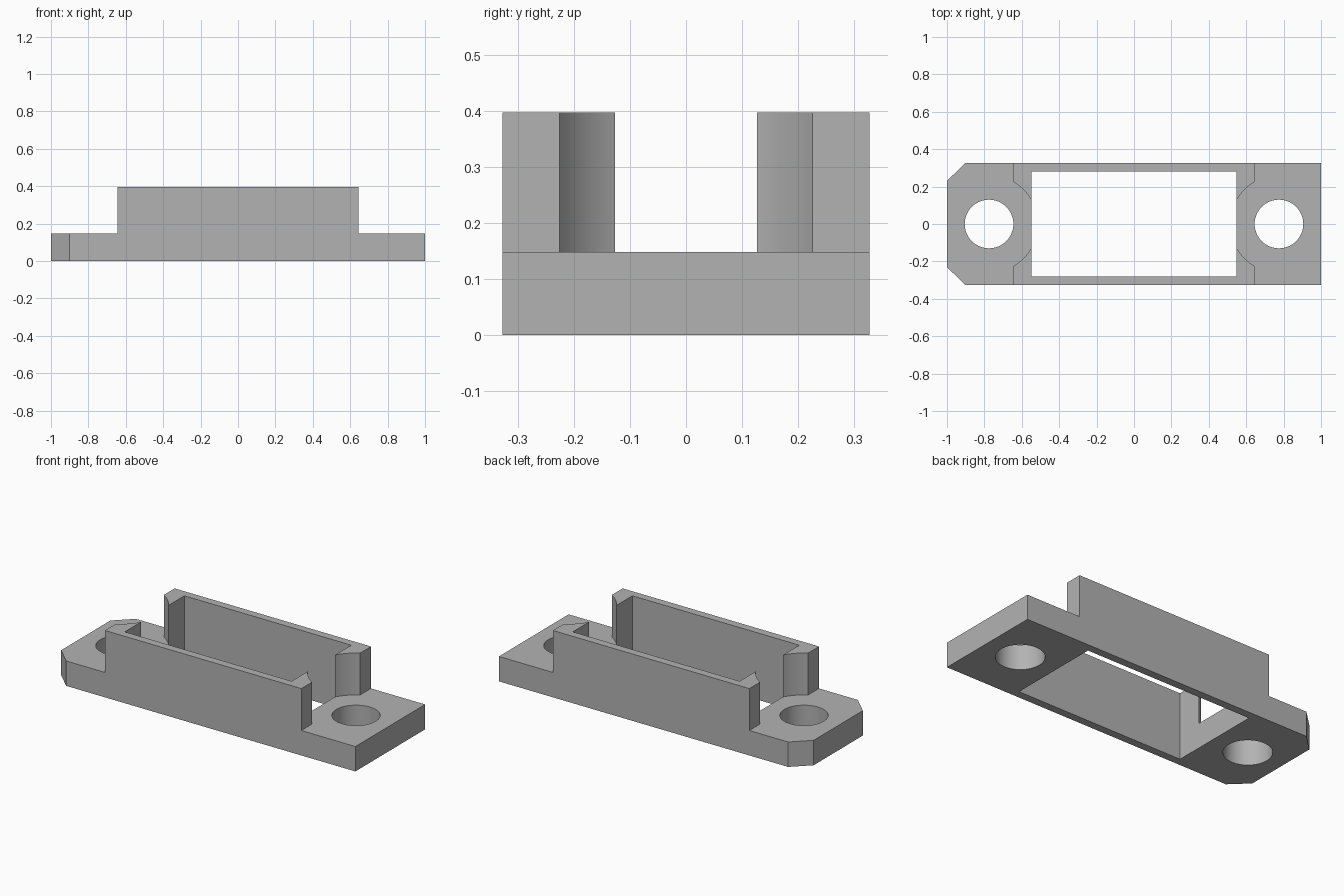
import bpy, bmesh
from math import cos, sin, radians

cube = bpy.data.objects.get("Cube")
if cube:
    bpy.data.objects.remove(cube, do_unlink=True)

grey = bpy.data.materials.new("plain grey")
grey.use_nodes = True
colour = (0.45, 0.45, 0.45, 1)
grey.diffuse_color = colour
grey.node_tree.nodes["Principled BSDF"].inputs["Base Color"].default_value = colour

HALF_W, BASE_H, TOP = 0.327, 0.148, 0.397
HOLE_X, HOLE_R, RELIEF_R = 0.775, 0.13, 0.26


def prism(name, outline, z0, z1):
    """Extrude a flat outline from z0 to z1."""
    bm = bmesh.new()
    face = bm.faces.new([bm.verts.new((x, y, z0)) for x, y in outline])
    ext = bmesh.ops.extrude_face_region(bm, geom=[face])
    verts = [v for v in ext["geom"] if isinstance(v, bmesh.types.BMVert)]
    bmesh.ops.translate(bm, verts=verts, vec=(0, 0, z1 - z0))
    bmesh.ops.recalc_face_normals(bm, faces=bm.faces)
    mesh = bpy.data.meshes.new(name)
    bm.to_mesh(mesh)
    bm.free()
    mesh.materials.append(grey)
    obj = bpy.data.objects.new(name, mesh)
    bpy.context.collection.objects.link(obj)
    return obj


def arc(cx, r, start, end, steps):
    angles = [radians(start + (end - start) * i / steps) for i in range(steps + 1)]
    return [(cx + r * cos(a), r * sin(a)) for a in angles]


def cut(target, cutter):
    cutter.hide_render = True
    mod = target.modifiers.new("cut", "BOOLEAN")
    mod.operation, mod.solver, mod.object = "DIFFERENCE", "EXACT", cutter
    bpy.context.view_layer.objects.active = target
    bpy.ops.object.modifier_apply(modifier=mod.name)
    bpy.data.objects.remove(cutter, do_unlink=True)


# Full-height body with two chamfered corners at the right end
body = prism("mounting_bracket", [
    (1, -HALF_W), (1, HALF_W), (-0.9, HALF_W), (-1, 0.231),
    (-1, -0.231), (-0.9, -HALF_W)], 0, TOP)

# End steps with rounded screw-head reliefs, then the screw holes
step = [(1.2, -0.5), (HOLE_X - HOLE_R, -0.5)]
step += arc(HOLE_X, RELIEF_R, 240, 120, 24)
step += [(HOLE_X - HOLE_R, 0.5), (1.2, 0.5)]
for side in (1, -1):
    cut(body, prism("step_cutter", [(side * x, y) for x, y in step], BASE_H, 0.6))
    hole = arc(side * HOLE_X, HOLE_R, 0, 360, 64)[:-1]
    cut(body, prism("hole_cutter", hole, -0.1, 0.6))

# Rectangular through pocket
px, py = 0.548, 0.28
cut(body, prism("pocket_cutter", [(px, -py), (px, py), (-px, py), (-px, -py)], -0.1, 0.6))

bpy.ops.object.select_all(action="DESELECT")
body.select_set(True)
bpy.context.view_layer.objects.active = body
bpy.ops.object.shade_smooth_by_angle(angle=radians(25))
